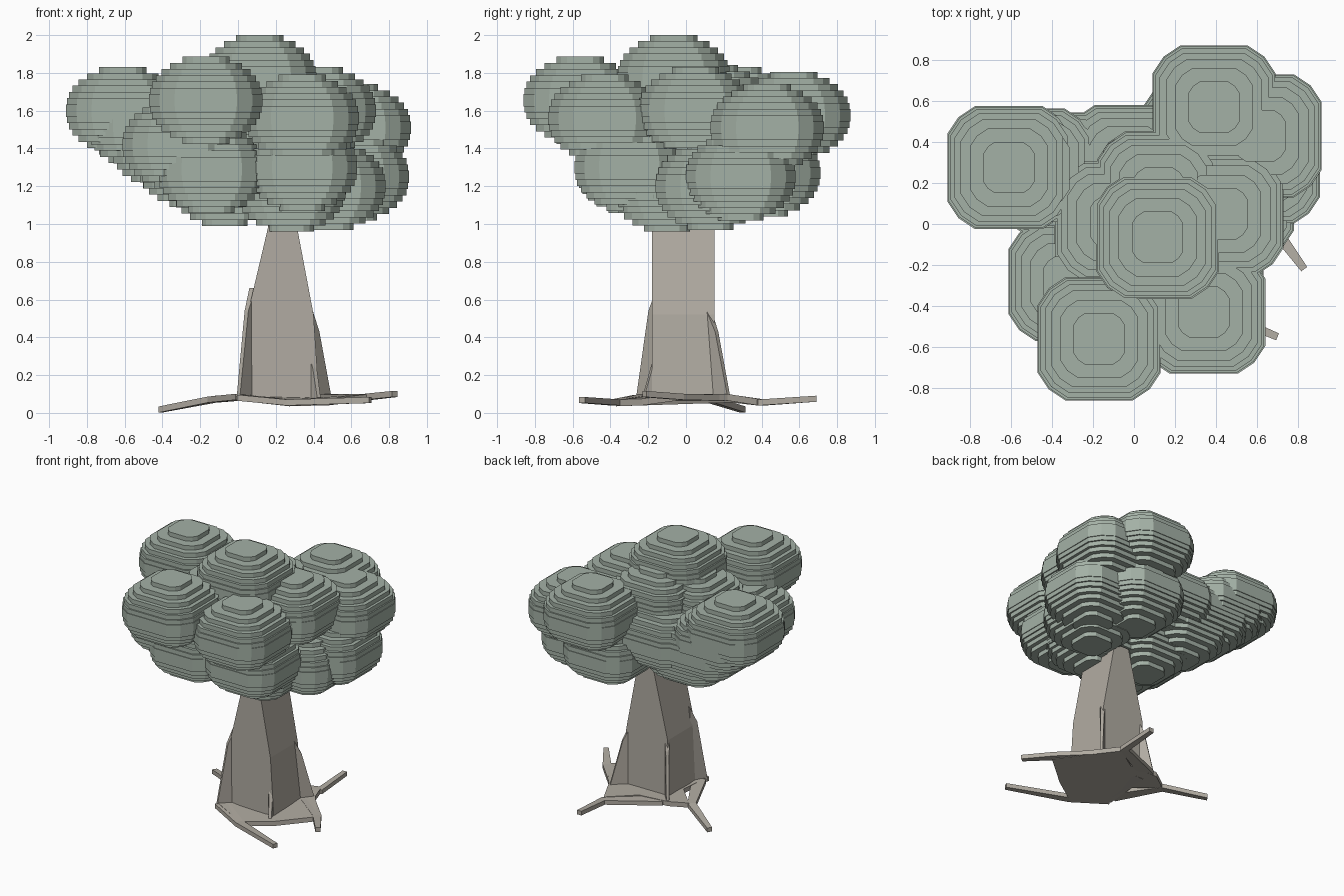
import bpy, bmesh, math
from mathutils import Vector

if "Cube" in bpy.data.objects:
    bpy.data.objects.remove(bpy.data.objects["Cube"])


def finish(name, bm, color):
    bmesh.ops.recalc_face_normals(bm, faces=bm.faces)
    me = bpy.data.meshes.new(name)
    bm.to_mesh(me)
    bm.free()
    ob = bpy.data.objects.new(name, me)
    bpy.context.collection.objects.link(ob)
    me.materials.append(color)
    return ob


def material(name, rgb):
    m = bpy.data.materials.new(name)
    m.diffuse_color = (*rgb, 1)
    m.use_nodes = True
    m.node_tree.nodes["Principled BSDF"].inputs["Base Color"].default_value = m.diffuse_color
    return m


leaf = material("leaf", (0.37, 0.44, 0.38))
bark = material("bark", (0.44, 0.41, 0.36))


def loft(bm, rings):
    """Skin a list of equal-length point rings and cap both ends."""
    vs = [[bm.verts.new(p) for p in r] for r in rings]
    n = len(vs[0])
    for a, b in zip(vs, vs[1:]):
        for i in range(n):
            bm.faces.new((a[i], a[(i + 1) % n], b[(i + 1) % n], b[i]))
    bm.faces.new(vs[0][::-1])
    bm.faces.new(vs[-1])


# Terraced leaf clump: stepped stack of squares with two-segment corners
STEP = 0.033
HALF = [0.30, 0.295, 0.285, 0.265, 0.235, 0.19, 0.125]
LAYERS = HALF[::-1] + HALF


def clump_ring(cx, cy, z, r):
    flat, mid = 0.55 * r, 0.82 * r
    quarter = [(r, flat), (mid, mid), (flat, r)]
    pts = []
    for c, s in [(1, 0), (0, 1), (-1, 0), (0, -1)]:
        pts += [(cx + x * c - y * s, cy + x * s + y * c, z) for x, y in quarter]
    return pts


def clump(bm, cx, cy, cz, scale=1.0):
    z = cz - STEP * len(HALF)
    rings = []
    for r in LAYERS:
        rings.append(clump_ring(cx, cy, z, r * scale))
        z += STEP
        rings.append(clump_ring(cx, cy, z, r * scale))
    loft(bm, rings)


upper = [(0.115, -0.065, 1.77), (-0.17, -0.56, 1.655), (-0.61, 0.275, 1.60),
         (0.39, 0.57, 1.575), (0.615, 0.43, 1.51), (0.43, 0.05, 1.60),
         (0.34, -0.43, 1.56), (0.12, 0.15, 1.61), (-0.09, 0.01, 1.57)]
lower = [(-0.32, -0.28, 1.42), (-0.14, -0.29, 1.29), (0.34, -0.30, 1.30),
         (0.28, -0.10, 1.19), (0.49, 0.13, 1.20), (0.615, 0.29, 1.25),
         (0.34, 0.42, 1.27), (-0.03, 0.29, 1.42), (-0.07, 0.03, 1.22)]
# Long bough sweeping from the left clump down to the trunk
bough = [(-0.50, 0.27, 1.52), (-0.38, 0.25, 1.42), (-0.24, 0.20, 1.32)]
for name, group, s in (("upper_foliage", upper, 1), ("lower_foliage", lower, 0.97),
                       ("left_bough_foliage", bough, 0.98)):
    bm = bmesh.new()
    for c in group:
        clump(bm, *c, s)
    # Merge the overlapping clumps into one skin
    finish(name, bm, leaf)
main = bpy.data.objects["upper_foliage"]
for other in ("lower_foliage", "left_bough_foliage"):
    ob = bpy.data.objects[other]
    mod = main.modifiers.new("join", 'BOOLEAN')
    mod.operation, mod.object = 'UNION', ob
    mod.solver, mod.use_self = 'EXACT', True
    bpy.context.view_layer.objects.active = main
    bpy.ops.object.modifier_apply(modifier=mod.name)
    bpy.data.objects.remove(ob)
main.name = "foliage"

# Tapered four-sided trunk
bm = bmesh.new()
loft(bm, [[(x0, -0.18, z), (x1, -0.18, z), (x1, 0.15, z), (x0, 0.15, z)]
          for z, x0, x1 in ((0.06, 0.04, 0.43), (0.52, 0.05, 0.40), (1.05, 0.175, 0.30))])
finish("trunk", bm, bark)

# Buttress fins at the trunk corners: (trunk corner, base tip, top height)
bm = bmesh.new()
for corner, tip, h in (((0.06, -0.17), (0.0, -0.26), 0.66),
                       ((0.40, -0.17), (0.43, -0.23), 0.35),
                       ((0.40, 0.14), (0.49, 0.23), 0.55),
                       ((0.06, 0.14), (0.00, 0.22), 0.56)):
    c, t = Vector(corner), Vector(tip)
    d = (t - c).normalized()
    side = Vector((-d.y, d.x)) * 0.02
    m = c.lerp(t, 0.25)
    c -= d * 0.03
    rings = []
    for s in (-1, 1):
        rings.append([(*(c + side * s), 0.06), (*(t + side * s * 0.5), 0.07),
                      (*(m + side * s * 0.6), h - 0.12), (*(c + side * s), h)])
    loft(bm, rings)
finish("buttress_fins", bm, bark)

# Flared base plate under the trunk, spreading to the root elbows
bm = bmesh.new()
plate = [(0.0, -0.25, 0.09), (0.27, -0.37, 0.06), (0.48, -0.23, 0.065),
         (0.70, -0.05, 0.09), (0.50, 0.22, 0.09), (0.43, 0.38, 0.065),
         (0.23, 0.24, 0.08), (-0.01, 0.23, 0.09), (-0.13, 0.15, 0.08), (0.02, 0.0, 0.09)]
loft(bm, [[(x, y, z + dz) for x, y, z in plate] for dz in (-0.025, 0.01)])
finish("root_base", bm, bark)

# Roots fanning out from the base corners
bm = bmesh.new()
for path in ([(0.02, -0.23, 0.08), (0.27, -0.37, 0.055), (0.70, -0.55, 0.068)],
             [(0.46, 0.18, 0.08), (0.69, -0.03, 0.085), (0.83, -0.22, 0.10)],
             [(0.05, 0.20, 0.08), (0.42, 0.40, 0.055), (0.42, 0.69, 0.075)],
             [(0.03, -0.20, 0.085), (-0.14, 0.13, 0.07), (-0.41, 0.30, 0.018)]):
    P = [Vector(p) for p in path]
    rings = []
    for i, w in enumerate((0.05, 0.03, 0.018)):
        d = P[min(i + 1, 2)] - P[max(i - 1, 0)]
        s = Vector((-d.y, d.x, 0)).normalized() * w
        up = Vector((0, 0, 0.016))
        rings.append([P[i] - s - up, P[i] + s - up, P[i] + s + up, P[i] - s + up])
    loft(bm, rings)
finish("roots", bm, bark)
